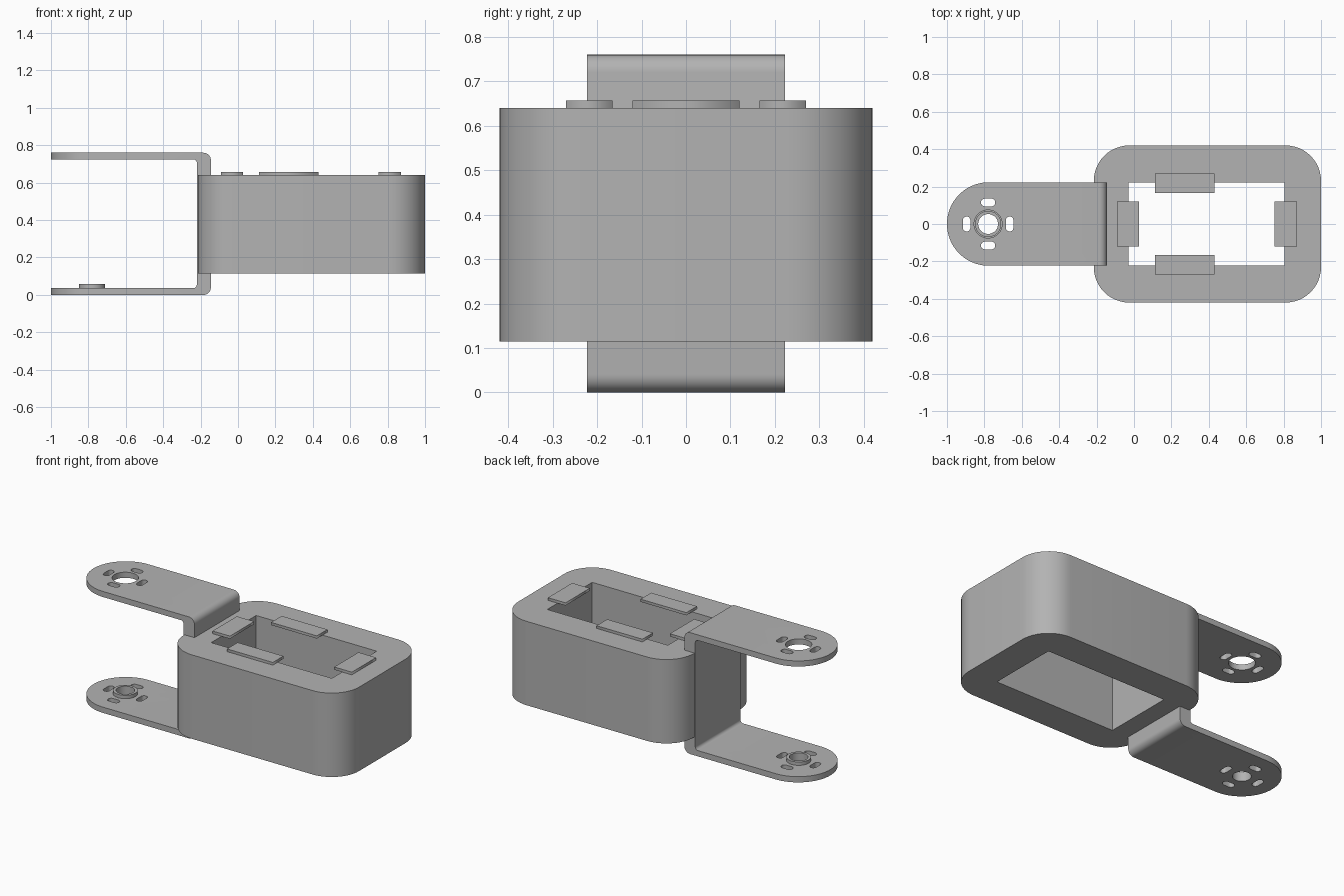
import bpy, bmesh, math
from mathutils import Vector, Matrix

if "Cube" in bpy.data.objects:
    bpy.data.objects.remove(bpy.data.objects["Cube"])

grey = bpy.data.materials.new("plain grey")
grey.diffuse_color = (0.45, 0.45, 0.45, 1)
grey.use_nodes = True
grey.node_tree.nodes["Principled BSDF"].inputs["Base Color"].default_value = grey.diffuse_color


def rounded(corners, steps=12):
    """Outline from right-angled corners (x, y, radius)."""
    out = []
    n = len(corners)
    for i, (x, y, r) in enumerate(corners):
        p = Vector((x, y))
        d1 = (Vector(corners[i - 1][:2]) - p).normalized()
        d2 = (Vector(corners[(i + 1) % n][:2]) - p).normalized()
        for k in range(steps + 1 if r else 1):
            t = math.pi / 2 * k / steps
            q = p + (d1 + d2) * r - d2 * r * math.cos(t) - d1 * r * math.sin(t)
            if not out or (q - out[-1]).length > 1e-5:
                out.append(q)
    if (out[0] - out[-1]).length < 1e-5:
        out.pop()
    return out


def rect(x0, x1, y0, y1, r=0.0, steps=12):
    return rounded([(x0, y0, r), (x1, y0, r), (x1, y1, r), (x0, y1, r)], steps)


def circle(x, r):
    return rect(x - r, x + r, -r, r, r)


def prism(name, outlines, z0, z1, turn=None):
    """Extrude a flat outline (first) with holes (rest) from z0 to z1."""
    cu = bpy.data.curves.new(name, 'CURVE')
    cu.dimensions = '2D'
    cu.fill_mode = 'BOTH'
    cu.extrude = (z1 - z0) / 2
    for pts in outlines:
        sp = cu.splines.new('POLY')
        sp.points.add(len(pts) - 1)
        for p, q in zip(sp.points, pts):
            p.co = (q.x, q.y, 0, 1)
        sp.use_cyclic_u = True
    tmp = bpy.data.objects.new(name + "_curve", cu)
    me = bpy.data.meshes.new_from_object(tmp)
    bpy.data.objects.remove(tmp)
    me.name = name
    me.transform(Matrix.Translation((0, 0, (z0 + z1) / 2)))
    if turn:
        me.transform(turn)
    bm = bmesh.new()
    bm.from_mesh(me)
    bmesh.ops.remove_doubles(bm, verts=bm.verts, dist=1e-5)
    bmesh.ops.recalc_face_normals(bm, faces=bm.faces)
    bm.to_mesh(me)
    bm.free()
    me.materials.clear()
    me.materials.append(grey)
    ob = bpy.data.objects.new(name, me)
    bpy.context.collection.objects.link(ob)
    return ob


def smooth(ob):
    bpy.ops.object.select_all(action='DESELECT')
    ob.select_set(True)
    bpy.context.view_layer.objects.active = ob
    bpy.ops.object.shade_smooth_by_angle(angle=math.radians(30))


def cut(ob, cutter, operation):
    """Apply a boolean and discard the cutter."""
    mod = ob.modifiers.new("cut", 'BOOLEAN')
    mod.object, mod.operation, mod.solver = cutter, operation, 'EXACT'
    bpy.context.view_layer.update()
    me = bpy.data.meshes.new_from_object(
        ob.evaluated_get(bpy.context.evaluated_depsgraph_get()))
    ob.modifiers.clear()
    ob.data = me
    bpy.data.objects.remove(cutter)


# Housing: rounded block with a rectangular opening right through
housing = prism("housing", [rect(-0.215, 1.0, -0.42, 0.42, 0.19),
                            rect(-0.03, 0.805, -0.222, 0.222)], 0.115, 0.64)
smooth(housing)

# Retaining tabs around the opening
tabs = {"left_tab": (-0.092, 0.028, -0.12, 0.12),
        "right_tab": (0.75, 0.872, -0.12, 0.12),
        "back_tab": (0.113, 0.43, 0.165, 0.27),
        "front_tab": (0.113, 0.43, -0.27, -0.165)}
for name, box in tabs.items():
    prism(name, [rect(*box)], 0.64, 0.657)

# Bracket: side profile of a U, drawn in x/z and swept across y
profile = rounded([(-1.1, 0, 0), (-0.145, 0, 0.04), (-0.145, 0.76, 0.04),
                   (-1.1, 0.76, 0), (-1.1, 0.725, 0), (-0.22, 0.725, 0.02),
                   (-0.22, 0.036, 0.02), (-1.1, 0.036, 0)], 8)
bracket = prism("bracket", [profile], -0.35, 0.35,
                Matrix.Rotation(math.pi / 2, 4, 'X'))

# Plan shape of both arms: round end, pivot hole and four slots
cx, w = -0.78, 0.223
plan = rounded([(-1, -w, w), (0.1, -w, 0), (0.1, w, 0), (-1, w, w)], 20)
holes = [circle(cx, 0.053)]
for s in (-1, 1):
    a = s * 0.115
    holes.append(rect(cx + a - 0.02, cx + a + 0.02, -0.04, 0.04, 0.02, 6))
    holes.append(rect(cx - 0.038, cx + 0.038, a - 0.021, a + 0.021, 0.021, 6))
cut(bracket, prism("plan_cutter", [plan] + holes, -0.3, 1.1), 'INTERSECT')

# Wider pivot hole in the upper arm
cut(bracket, prism("hole_cutter", [circle(cx, 0.075)], 0.5, 1.0), 'DIFFERENCE')
smooth(bracket)

# Raised collar round the lower pivot hole
collar = prism("pivot_collar", [circle(cx, 0.07), circle(cx, 0.053)], 0.03, 0.057)
smooth(collar)
